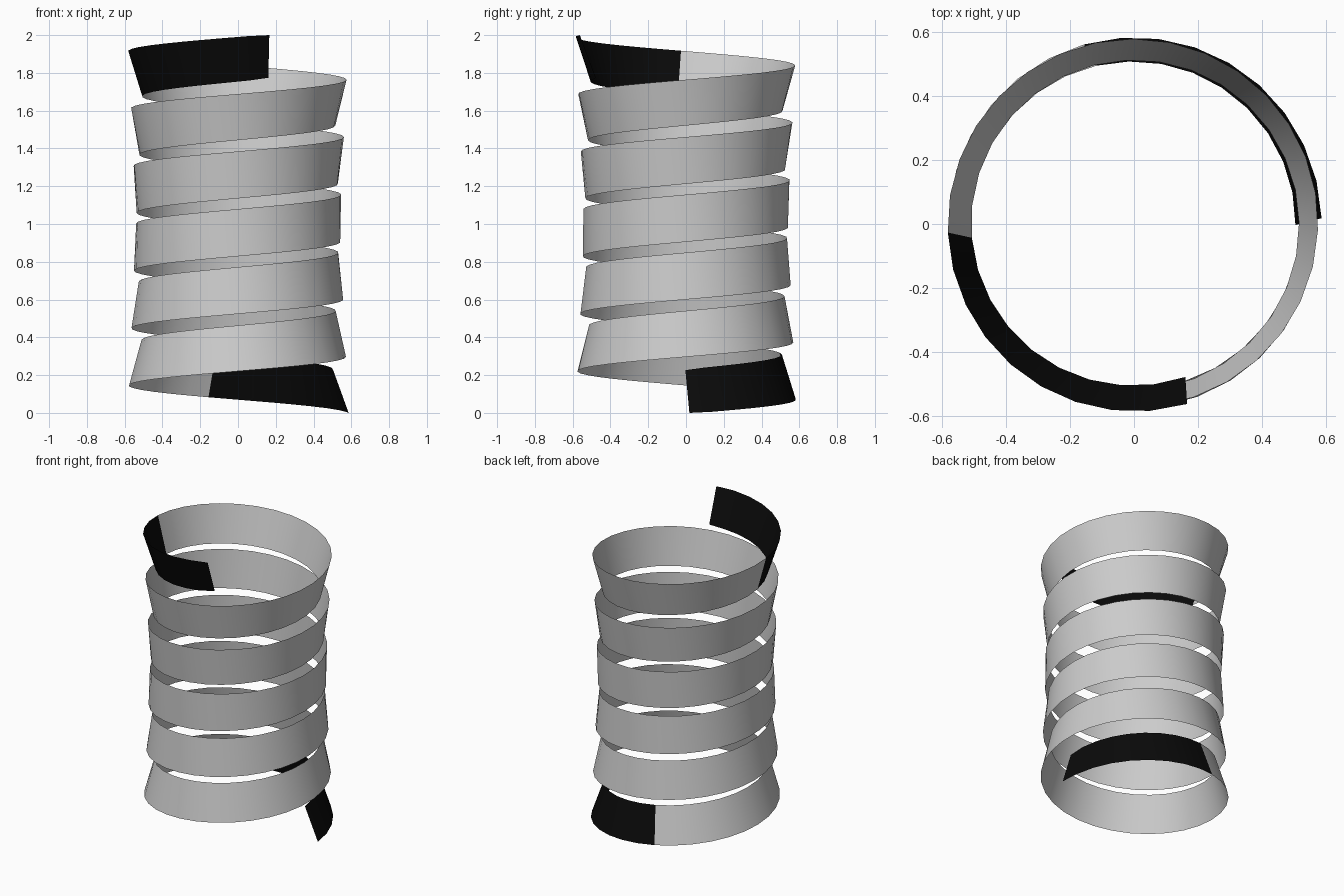
import bpy, math

if "Cube" in bpy.data.objects:
    bpy.data.objects.remove(bpy.data.objects["Cube"])

SEGS = 181                       # segments along the whole ribbon
TIP = 9                          # dark segments at each end
A0, A1 = math.radians(0.7), math.radians(5 * 360 + 287.5)
Z0, Z1 = 0.113, 1.887            # centre-line heights
R, WIDTH, FLARE = 0.545, 0.248, 0.041
SLOPE = (Z1 - Z0) / (A1 - A0) / R


def edge_pair(i):
    """Lower and upper edge points of the ribbon at step i."""
    t = i / SEGS
    a = A0 + (A1 - A0) * t
    z = Z0 + (Z1 - Z0) * t
    lean = FLARE * (2 * t - 1)   # leans inward at the bottom, outward at the top
    half = math.sqrt((WIDTH / 2) ** 2 - lean ** 2)
    if i in (0, SEGS):
        half = 0.113
    pts = []
    for s in (-1, 1):
        b = a - s * half * SLOPE / R
        r = R + s * lean
        pts.append((r * math.cos(b), r * math.sin(b), z + s * half))
    return pts


def ribbon(name, first, last, mat=None):
    verts = [p for i in range(first, last + 1) for p in edge_pair(i)]
    faces = [(2 * k, 2 * k + 2, 2 * k + 3, 2 * k + 1) for k in range(last - first)]
    me = bpy.data.meshes.new(name)
    me.from_pydata(verts, [], faces)
    me.polygons.foreach_set("use_smooth", [True] * len(faces))
    if mat:
        me.materials.append(mat)
    ob = bpy.data.objects.new(name, me)
    bpy.context.collection.objects.link(ob)
    return ob


black = bpy.data.materials.new("black")
black.diffuse_color = (0.003, 0.003, 0.003, 1)
black.use_nodes = True
black.node_tree.nodes["Principled BSDF"].inputs["Base Color"].default_value = black.diffuse_color

# Dark lower end, grey coil, dark upper end
ribbon("lower_tip", 0, TIP, black)
ribbon("coil_ribbon", TIP, SEGS - TIP)
ribbon("upper_tip", SEGS - TIP, SEGS, black)
